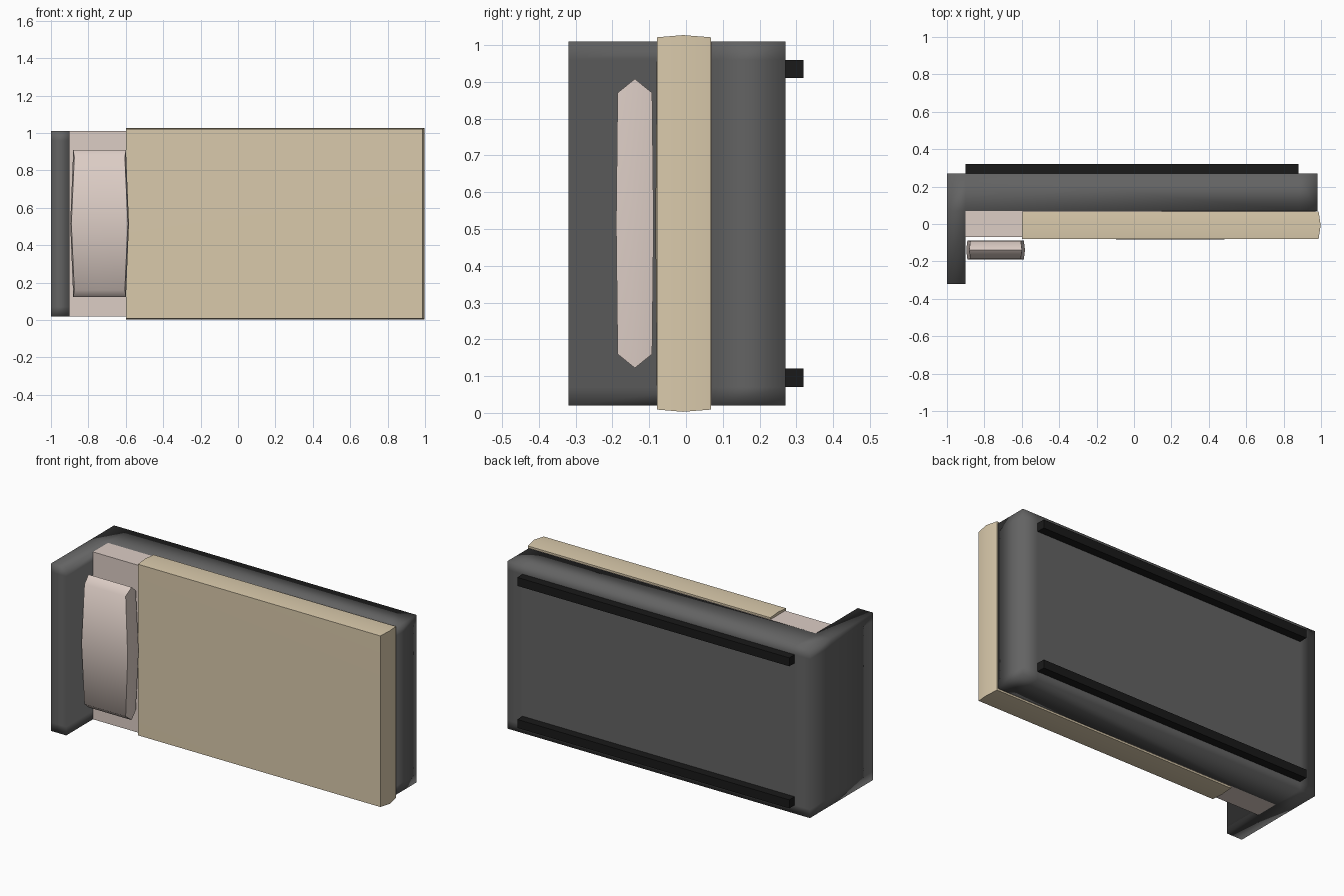
import bpy, bmesh
from mathutils import Vector
from math import radians

if "Cube" in bpy.data.objects:
    bpy.data.objects.remove(bpy.data.objects["Cube"])


def material(name, rgb):
    m = bpy.data.materials.new(name)
    m.diffuse_color = (*rgb, 1)
    m.use_nodes = True
    m.node_tree.nodes["Principled BSDF"].inputs["Base Color"].default_value = m.diffuse_color
    return m


GREY = material("dark grey frame", (0.125, 0.125, 0.125))
BLACK = material("black rail", (0.010, 0.010, 0.010))
PINK = material("pale pink linen", (0.72, 0.61, 0.56))
BEIGE = material("beige blanket", (0.70, 0.59, 0.41))


def finish(bm, name, mat, angle=None):
    bmesh.ops.recalc_face_normals(bm, faces=bm.faces)
    me = bpy.data.meshes.new(name)
    bm.to_mesh(me)
    bm.free()
    me.materials.append(mat)
    ob = bpy.data.objects.new(name, me)
    bpy.context.collection.objects.link(ob)
    if angle is not None:
        bpy.ops.object.select_all(action='DESELECT')
        ob.select_set(True)
        bpy.context.view_layer.objects.active = ob
        bpy.ops.object.shade_smooth_by_angle(angle=radians(angle))
    return ob


def box(name, mat, lo, hi):
    bm = bmesh.new()
    bmesh.ops.create_cube(bm, size=1)
    for v in bm.verts:
        v.co = Vector([(a + b) / 2 + (b - a) * c for a, b, c in zip(lo, hi, v.co)])
    return finish(bm, name, mat)


def cushion(name, mat, shape, angle):
    """Cube cut once per axis; shape maps each -1/0/1 lattice point to a position."""
    bm = bmesh.new()
    bmesh.ops.create_cube(bm, size=2)
    bmesh.ops.subdivide_edges(bm, edges=bm.edges[:], cuts=1, use_grid_fill=True)
    for v in bm.verts:
        v.co = shape(*(round(c) for c in v.co))
    return finish(bm, name, mat, angle)


# L-shaped bed frame (headboard and base), smooth with narrow border strips
bm = bmesh.new()
outline = [(-1, -.32), (-.9, -.32), (-.9, .07), (.98, .07), (.98, .27), (-1, .27)]
face = bm.faces.new([bm.verts.new((x, y, .02)) for x, y in outline])
ext = bmesh.ops.extrude_face_region(bm, geom=[face])
bmesh.ops.translate(bm, vec=(0, 0, .99),
                    verts=[g for g in ext["geom"] if isinstance(g, bmesh.types.BMVert)])
cuts = [((-.9, 0, 0), (1, 0, 0)), ((.88, 0, 0), (1, 0, 0)), ((0, .07, 0), (0, 1, 0))]
cuts += [((0, 0, z), (0, 0, 1)) for z in (.07, .12, .91, .96)]
for co, no in cuts:
    bmesh.ops.bisect_plane(bm, geom=bm.verts[:] + bm.edges[:] + bm.faces[:],
                           dist=1e-5, plane_co=co, plane_no=no)
finish(bm, "bed_frame", GREY, 180)

# Two floor rails
for i, z in enumerate((.07, .91)):
    box(f"floor_rail_{i + 1}", BLACK, (-.9, .265, z), (.88, .32, z + .05))

# Mattress
box("mattress", PINK, (-.9, -.07, .02), (.97, .072, 1.01))


# Blanket wrapped over the mattress, with bulging sides
def blanket(i, j, k):
    mid = j == 0
    x = (-.6, .195, .998 if mid else .987)[i + 1]
    y = (-.083 if (i, k) == (0, 0) else -.079, -.008, .068)[j + 1]
    return Vector((x, y, .515 + k * (.512 if mid else .506)))


cushion("blanket", BEIGE, blanket, 40)


# Pillow
def pillow(i, j, k):
    hx = .135 + (.006 if j == 0 else 0) + (.016 if k == 0 else 0)
    hy = .047 + (.004 if k == 0 else 0)
    hz = .355 + (.038 if j == 0 else 0)
    return Vector((-.74 + i * hx, -.139 + j * hy, .515 + k * hz))


cushion("pillow", PINK, pillow, 60)
